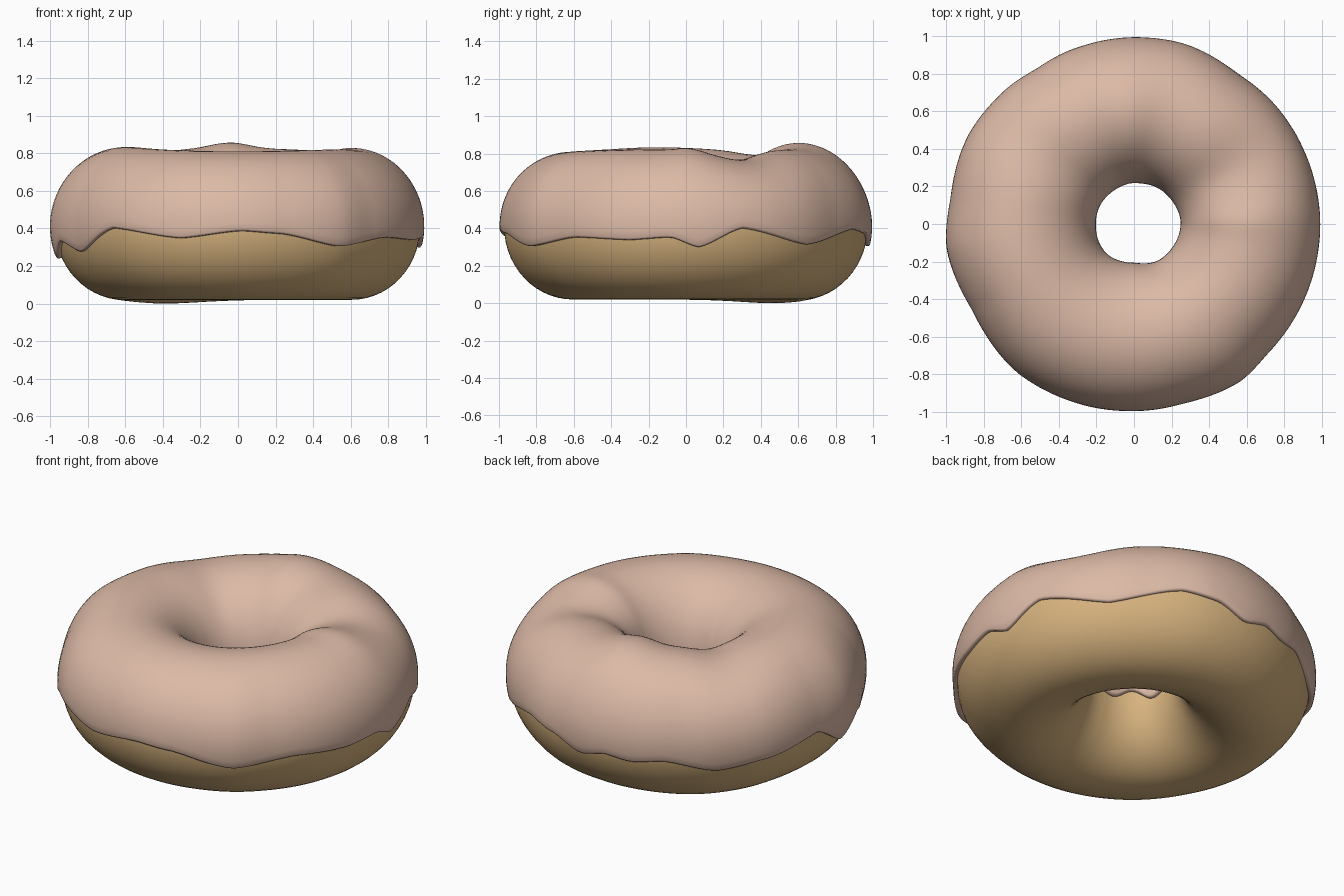
import bpy, bmesh, math

if "Cube" in bpy.data.objects:
    bpy.data.objects.remove(bpy.data.objects["Cube"])

R, A, B, ZC = 0.605, 0.365, 0.39, 0.41   # ring radius, section half-width, half-height, mid height

# measurements around the ring: (angle in degrees, value)
OUTER = [(0, .99), (25, .985), (40, .982), (55, .972), (75, .995), (90, .993), (110, .985), (122, .975),
         (135, .99), (152, 1.0), (172, .985), (187, 1.005), (208, .975), (233, 1.005), (252, 1.0),
         (270, .995), (285, .99), (304, 1.01), (316, .99), (335, .99)]
INNER = [(0, .25), (45, .235), (90, .218), (130, .208), (180, .205), (225, .215), (270, .208), (305, .235)]
EDGE = [(4, .295), (18, .40), (42, .31), (66, .395), (78, .37), (89, .30), (98, .335), (107, .31),
        (117, .33), (135, .27), (152, .31), (172, .37), (186, .235), (196, .33), (209, .27), (228, .40),
        (252, .345), (271, .385), (283, .37), (303, .30), (323, .35), (342, .335), (355, .35)]


def around(table, deg):
    """Smooth periodic lookup in a table of (angle, value)."""
    deg %= 360
    pts = [(table[-1][0] - 360, table[-1][1])] + table + [(table[0][0] + 360, table[0][1])]
    for (a0, v0), (a1, v1) in zip(pts, pts[1:]):
        if a0 <= deg <= a1:
            f = (deg - a0) / (a1 - a0)
            f = 0.5 * f + 0.5 * f * f * (3 - 2 * f)
            return v0 + (v1 - v0) * f


def bump(deg, centre, width):
    d = (deg - centre + 180) % 360 - 180
    return math.exp(-(d / width) ** 2)


def top_shape(deg):
    """Height change of the glazed top: a bump at the back, dips at the right and left."""
    return (0.035 * bump(deg, 94, 14) - 0.055 * bump(deg, 28, 18) - 0.03 * bump(deg, 142, 16)
            + 0.012 * bump(deg, 2, 8) + 0.012 * bump(deg, 195, 25) - 0.012 * bump(deg, 270, 40))


def point(deg, phi, t, follow):
    """Point on the ring section at angle phi, lifted by t; follow = share of the uneven shape."""
    c, s = math.cos(phi), math.sin(phi)
    r = R + (A + t) * c
    if c > 0:
        r += follow * (around(OUTER, deg) - 0.99) * c
    else:
        r -= follow * (around(INNER, deg) - 0.22) * c
    z = ZC + (B + t) * s
    if s > 0:
        z += top_shape(deg) * s * s
    else:
        z -= 0.02 * bump(deg, 130, 30) * s * s
    th = math.radians(deg)
    return (r * math.cos(th), r * math.sin(th), z)


def build(name, rows, closed, mat):
    """Skin the rows of points around the ring."""
    bm = bmesh.new()
    vs = [[bm.verts.new(p) for p in row] for row in rows]
    n, m = len(vs), len(vs[0])
    for i in range(n):
        for j in range(m if closed else m - 1):
            k = (j + 1) % m
            bm.faces.new((vs[i][j], vs[(i + 1) % n][j], vs[(i + 1) % n][k], vs[i][k]))
    bmesh.ops.recalc_face_normals(bm, faces=bm.faces)
    me = bpy.data.meshes.new(name)
    bm.to_mesh(me)
    bm.free()
    for p in me.polygons:
        p.use_smooth = True
    me.set_sharp_from_angle(angle=math.radians(60))
    me.materials.append(mat)
    ob = bpy.data.objects.new(name, me)
    bpy.context.collection.objects.link(ob)
    return ob


def material(name, rgb):
    m = bpy.data.materials.new(name)
    m.diffuse_color = (*rgb, 1)
    m.use_nodes = True
    m.node_tree.nodes["Principled BSDF"].inputs["Base Color"].default_value = m.diffuse_color
    return m


SEG = 180
angles = [i * 360 / SEG for i in range(SEG)]

# dough ring
dough = [[point(d, 2 * math.pi * j / 56, 0, 0.5) for j in range(56)] for d in angles]
build("dough", dough, True, material("baked dough", (0.68, 0.45, 0.21)))

# glaze shell: wavy outer edge, over the top, down into the hole, with rounded lips
glaze = []
for d in angles:
    start = math.asin((around(EDGE, d) - ZC) / (B + 0.02))
    inner_z = 0.405 + 0.02 * math.sin(math.radians(5 * d)) + 0.012 * math.sin(math.radians(8 * d + 40))
    end = math.pi - math.asin((inner_z - ZC) / (B + 0.02))
    row = [point(d, start + 0.02, -0.02, 0.5), point(d, start, 0.004, 0.8), point(d, start + 0.01, 0.018, 1)]
    row += [point(d, start + 0.035 + (end - start - 0.07) * j / 40, 0.022, 1) for j in range(41)]
    row += [point(d, end - 0.01, 0.016, 1), point(d, end, 0.004, 0.8), point(d, end - 0.02, -0.02, 0.5)]
    glaze.append(row)
build("glaze", glaze, False, material("pale pink glaze", (0.72, 0.49, 0.385)))
